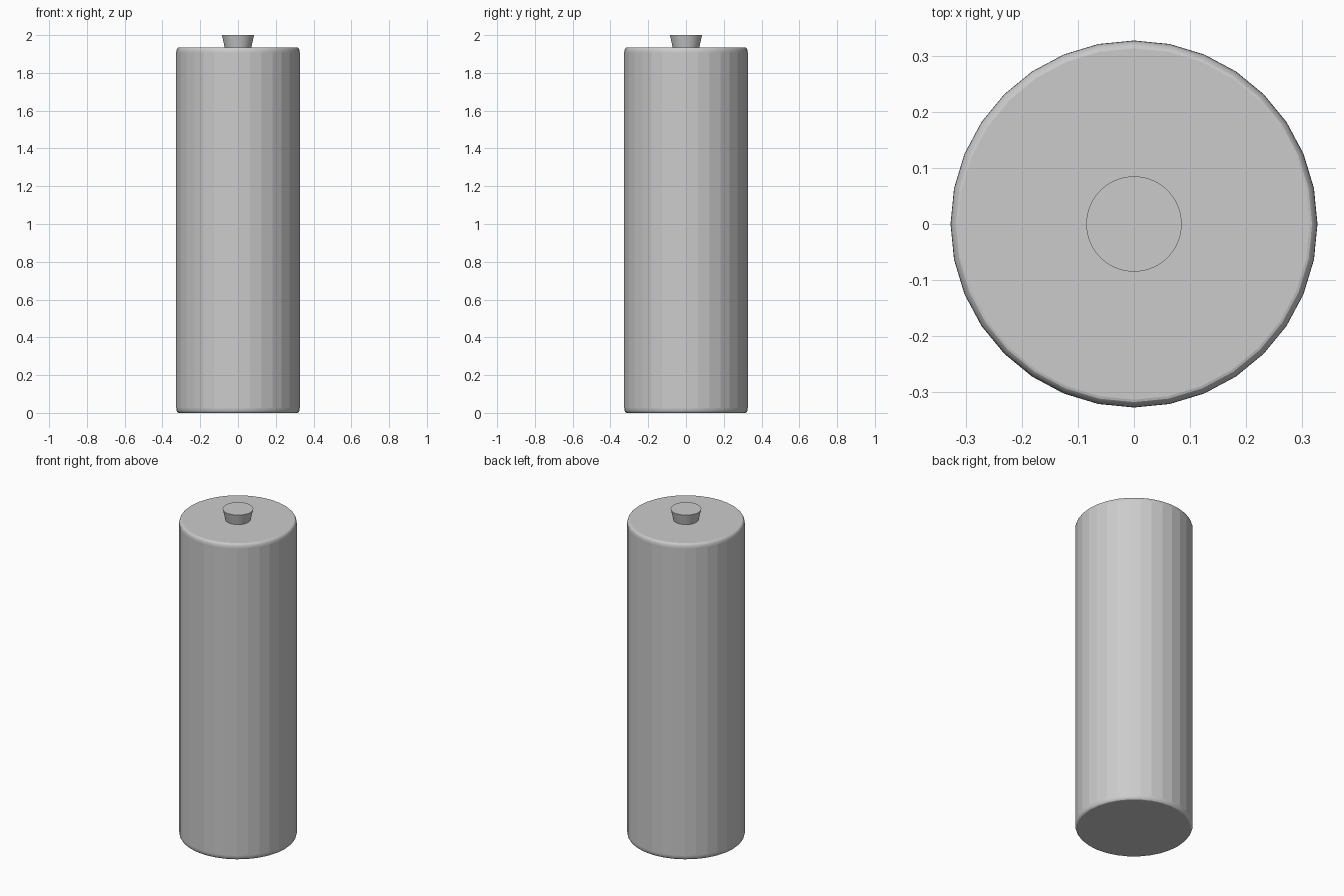
import bpy, bmesh
from math import cos, sin, pi

if "Cube" in bpy.data.objects:
    bpy.data.objects.remove(bpy.data.objects["Cube"])


def lathe(name, profile, sides):
    """Closed solid of revolution from (radius, z) points, bottom to top."""
    bm = bmesh.new()
    rings = [[bm.verts.new((r * cos(2 * pi * i / sides), r * sin(2 * pi * i / sides), z))
              for i in range(sides)] for r, z in profile]
    for low, high in zip(rings, rings[1:]):
        for i in range(sides):
            j = (i + 1) % sides
            bm.faces.new((low[i], low[j], high[j], high[i]))
    bm.faces.new(rings[0][::-1])
    bm.faces.new(rings[-1])
    mesh = bpy.data.meshes.new(name)
    bm.to_mesh(mesh)
    bm.free()
    obj = bpy.data.objects.new(name, mesh)
    bpy.context.collection.objects.link(obj)
    return obj


# Cylindrical case: faceted wall with small rounded rims
R, TOP, RIM_W, RIM_H, STEPS = 0.327, 1.935, 0.014, 0.026, 5
arc = [(R - RIM_W + RIM_W * sin(a), RIM_H - RIM_H * cos(a))
       for a in (pi / 2 * k / STEPS for k in range(STEPS + 1))]
case = lathe("case", arc + [(r, TOP - z) for r, z in reversed(arc)], 32)
for face in case.data.polygons:
    face.use_smooth = RIM_H > face.center.z > 0.001 or TOP - RIM_H < face.center.z < TOP - 0.001

# Top terminal: small stub that widens upward
terminal = lathe("terminal", [(0.068, TOP - 0.01), (0.085, 2.0)], 64)
for face in terminal.data.polygons:
    face.use_smooth = len(face.vertices) == 4
for edge in terminal.data.edges:
    z = [terminal.data.vertices[v].co.z for v in edge.vertices]
    edge.use_edge_sharp = abs(z[0] - z[1]) < 1e-4
